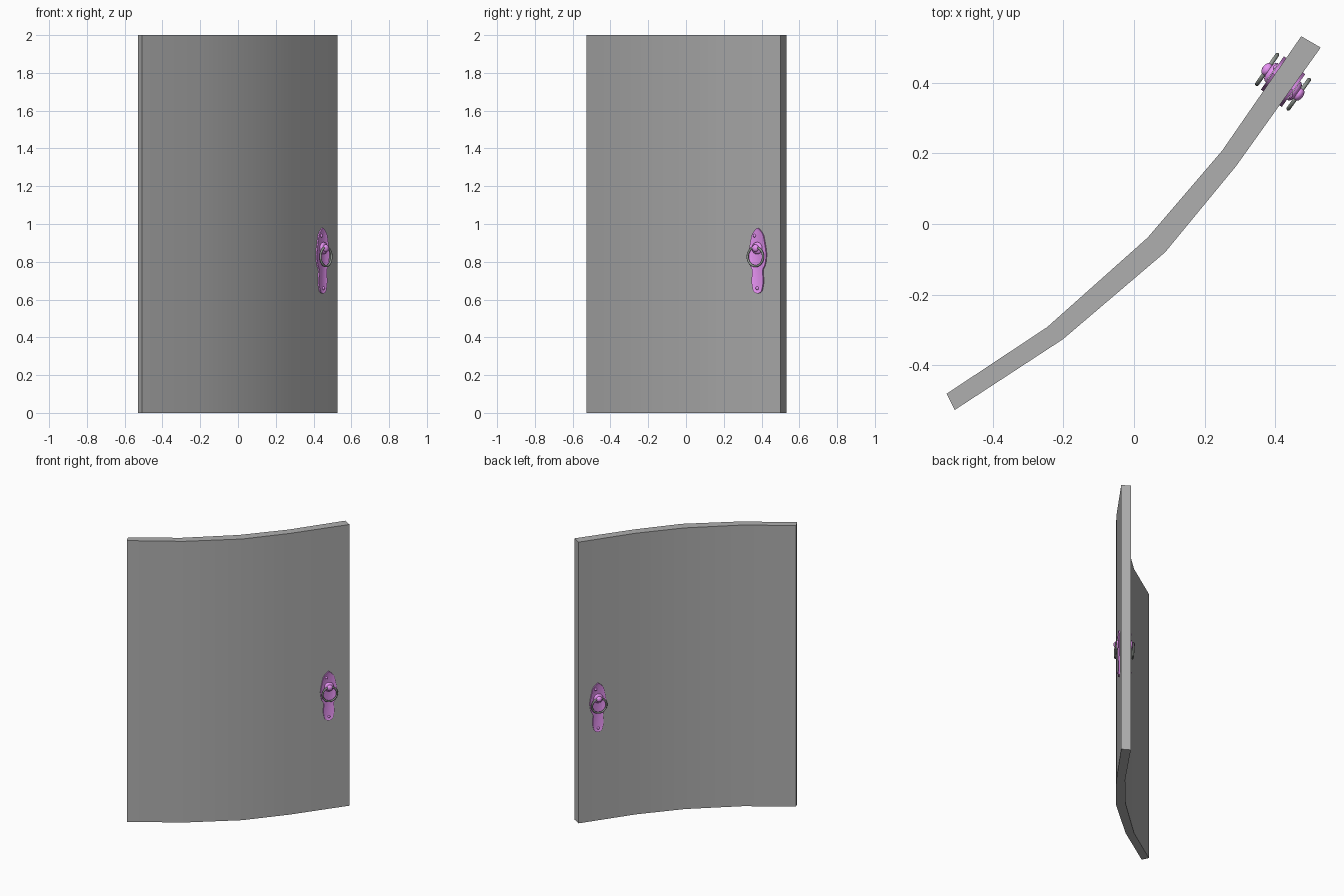
import bpy, bmesh, math
from mathutils import Matrix, Vector

if "Cube" in bpy.data.objects:
    bpy.data.objects.remove(bpy.data.objects["Cube"])


def material(name, rgb):
    m = bpy.data.materials.new(name)
    m.diffuse_color = (*rgb, 1)
    m.use_nodes = True
    m.node_tree.nodes["Principled BSDF"].inputs["Base Color"].default_value = m.diffuse_color
    return m


purple = material("plate_purple", (0.82, 0.3, 0.92))
door_grey = material("door_grey", (0.43, 0.43, 0.43))
ring_grey = material("ring_grey", (0.3, 0.33, 0.3))


def finish(name, bm, mat, angle=30):
    bmesh.ops.recalc_face_normals(bm, faces=bm.faces)
    me = bpy.data.meshes.new(name)
    bm.to_mesh(me)
    bm.free()
    ob = bpy.data.objects.new(name, me)
    bpy.context.collection.objects.link(ob)
    me.materials.append(mat)
    bpy.ops.object.select_all(action='DESELECT')
    bpy.context.view_layer.objects.active = ob
    ob.select_set(True)
    bpy.ops.object.shade_smooth_by_angle(angle=math.radians(angle))
    return ob


def prism(outline, depth):
    bm = bmesh.new()
    f = bm.faces.new([bm.verts.new((x, y, 0)) for x, y in outline])
    ext = bmesh.ops.extrude_face_region(bm, geom=[f])
    top = [v for v in ext["geom"] if isinstance(v, bmesh.types.BMVert)]
    bmesh.ops.translate(bm, verts=top, vec=(0, 0, depth))
    return bm, top


def lathe(name, profile, mat, n=20):
    bm = bmesh.new()
    vs = [bm.verts.new((r, 0, h)) for r, h in profile]
    es = [bm.edges.new(p) for p in zip(vs, vs[1:])]
    bmesh.ops.spin(bm, geom=vs + es, axis=(0, 0, 1), cent=(0, 0, 0),
                   angle=2 * math.pi, steps=n, use_merge=True)
    bmesh.ops.remove_doubles(bm, verts=bm.verts, dist=1e-5)
    return finish(name, bm, mat, 50)


# Curved door leaf: bent strip extruded upwards
back = [(-0.53, -0.48), (-0.246, -0.292), (0.038, -0.039), (0.249, 0.207), (0.473, 0.531)]
front = [(-0.507, -0.526), (-0.201, -0.326), (0.088, -0.08), (0.289, 0.164), (0.528, 0.499)]
bm = bmesh.new()
rings = [[bm.verts.new((*p, z)) for p, z in ((f, 0), (b, 0), (b, 2), (f, 2))]
         for f, b in zip(front, back)]
for a, b in zip(rings, rings[1:]):
    for i in range(4):
        j = (i + 1) % 4
        bm.faces.new((a[i], a[j], b[j], b[i]))
bm.faces.new(rings[0])
bm.faces.new(rings[-1])
finish("door_leaf", bm, door_grey)

# Right half of the handle plate outline, top to bottom, relative to z = 0.8
half = [(0.014, 0.17), (0.027, 0.157), (0.038, 0.14), (0.045, 0.108), (0.052, 0.075),
        (0.057, 0.04), (0.054, 0.005), (0.046, -0.022), (0.036, -0.038), (0.033, -0.052),
        (0.035, -0.068), (0.037, -0.09), (0.037, -0.112), (0.034, -0.128), (0.031, -0.142),
        (0.026, -0.156), (0.014, -0.165)]
outline = [(0, 0.18)] + half + [(0, -0.168)] + [(-x, y) for x, y in reversed(half)]


def handle(side, origin, along, dist, sign):
    d = (Vector(along) - Vector(origin)).normalized()
    n = Vector((d.y, -d.x, 0)) * sign
    up = Vector((0, 0, 1))
    u = up.cross(n)
    c = Vector((*(Vector(origin) + d * dist), 0.8))
    frame = Matrix.Translation(c) @ Matrix((u, up, n)).transposed().to_4x4()

    # Back plate with a softly rounded rim
    bm, top = prism(outline, 0.008)
    cap = [f for f in bm.faces if all(v in top for v in f.verts)]
    bmesh.ops.inset_region(bm, faces=cap, thickness=0.006, depth=0.003)
    finish(side + "_plate", bm, purple, 40).matrix_world = frame

    # Knob on a round base
    prof = [(0.032, 0.009), (0.031, 0.014), (0.025, 0.019), (0.017, 0.021)]
    prof += [(0.02 * math.cos(a), 0.026 + 0.014 * math.sin(a))
             for a in [math.radians(t) for t in (-20, 0, 22, 45, 67)]] + [(0, 0.04)]
    lathe(side + "_knob", prof, purple).matrix_world = frame @ Matrix.Translation((0, 0.072, 0))

    # Plate screws
    for i, (x, y) in enumerate(((-0.018, 0.138), (0, -0.14))):
        prof = [(0.009, 0.009), (0.008, 0.013), (0.005, 0.015), (0, 0.016)]
        s = lathe(side + "_screw_%d" % i, prof, purple, 12)
        s.matrix_world = frame @ Matrix.Translation((x, y, 0))

    # Hanging pull ring
    bpy.ops.mesh.primitive_torus_add(major_radius=0.05, minor_radius=0.006,
                                     major_segments=32, minor_segments=10)
    ring = bpy.context.object
    ring.name = side + "_pull_ring"
    ring.data.materials.append(ring_grey)
    bpy.ops.object.shade_smooth_by_angle(angle=math.radians(40))
    ring.matrix_world = frame @ Matrix.Translation((0, 0.027, 0.026))


handle("front", front[3], front[4], 0.268, 1)
handle("back", back[3], back[4], 0.262, -1)
